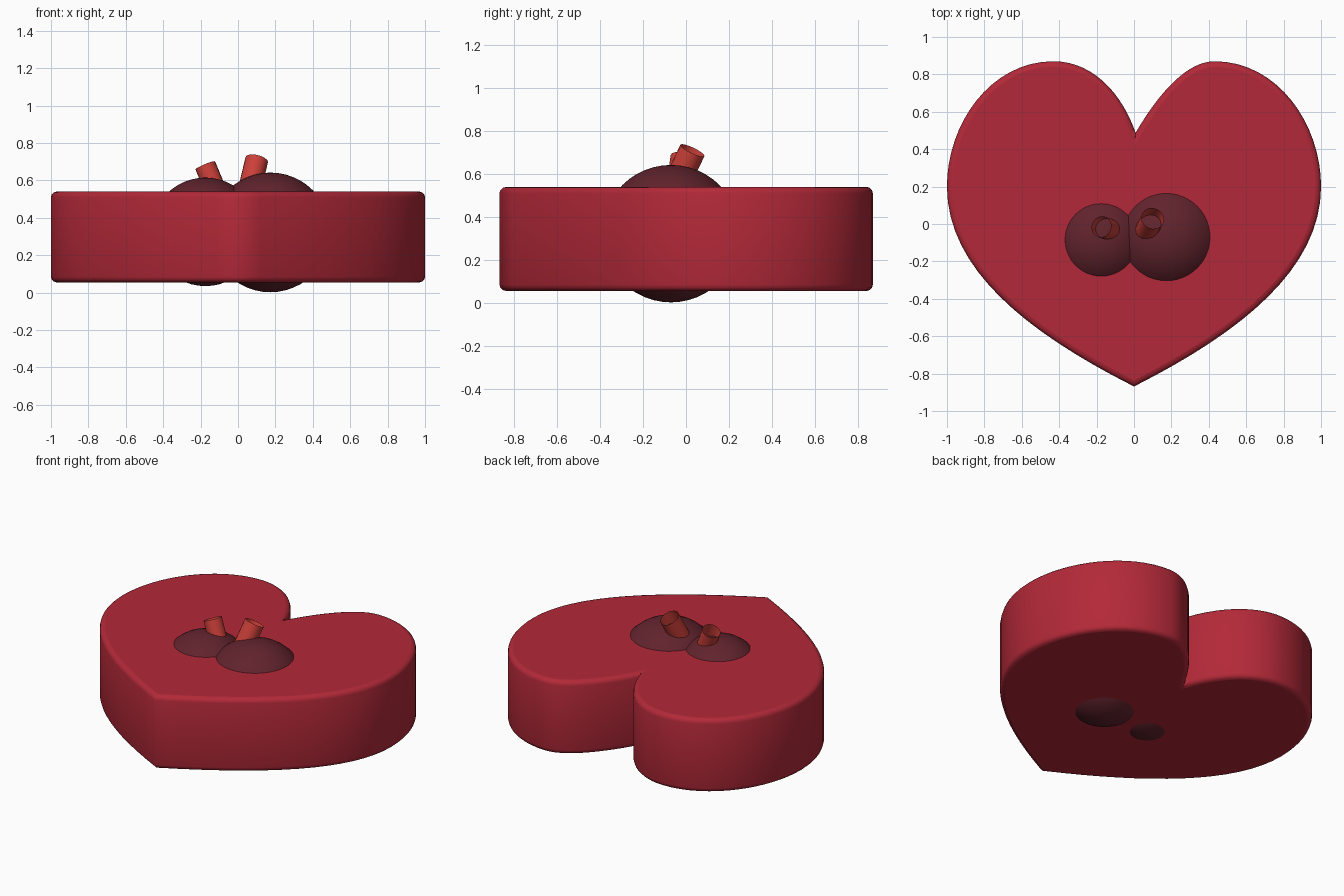
import bpy
from mathutils import Vector

if "Cube" in bpy.data.objects:
    bpy.data.objects.remove(bpy.data.objects["Cube"])


def material(name, rgb):
    m = bpy.data.materials.new(name)
    m.diffuse_color = (*rgb, 1)
    m.use_nodes = True
    m.node_tree.nodes["Principled BSDF"].inputs["Base Color"].default_value = m.diffuse_color
    return m


body_red = material("body_red", (0.45, 0.022, 0.04))
dark_red = material("dark_red", (0.12, 0.017, 0.026))
vessel_red = material("vessel_red", (0.6, 0.05, 0.04))


def bezier(name, points, mat, dims, cyclic):
    """points: (left handle, position, right handle)"""
    cu = bpy.data.curves.new(name, 'CURVE')
    cu.dimensions = dims
    cu.resolution_u = 16
    sp = cu.splines.new('BEZIER')
    sp.bezier_points.add(len(points) - 1)
    for bp, (hl, co, hr) in zip(sp.bezier_points, points):
        bp.handle_left_type = bp.handle_right_type = 'FREE'
        bp.handle_left = Vector(hl).to_3d()
        bp.co = Vector(co).to_3d()
        bp.handle_right = Vector(hr).to_3d()
    sp.use_cyclic_u = cyclic
    ob = bpy.data.objects.new(name, cu)
    bpy.context.collection.objects.link(ob)
    cu.materials.append(mat)
    return ob


# Heart-shaped slab: cap outline, thickened and rounded outward by the bevel
heart = bezier("heart_slab", [
    ((-0.06, 0.65), (0, 0.41), (0.10, 0.60)),
    ((0.27, 0.84), (0.43, 0.84), (0.75, 0.84)),
    ((0.97, 0.52), (0.97, 0.20), (0.97, -0.22)),
    ((0.56, -0.55), (0, -0.835), (-0.56, -0.55)),
    ((-0.97, -0.22), (-0.97, 0.20), (-0.97, 0.52)),
    ((-0.75, 0.84), (-0.43, 0.84), (-0.22, 0.84)),
], body_red, '2D', True)
heart.data.fill_mode = 'BOTH'
heart.data.extrude = 0.2125
heart.data.bevel_depth = 0.03
heart.data.bevel_resolution = 2
heart.location.z = 0.2975

# Two dark chambers poking through the slab
for name, loc, r in (("left_chamber", (-0.175, -0.085, 0.325), 0.29),
                     ("right_chamber", (0.173, -0.07, 0.322), 0.32)):
    bpy.ops.mesh.primitive_uv_sphere_add(segments=48, ring_count=24, radius=r, location=loc)
    ob = bpy.context.object
    ob.name = name
    ob.data.materials.append(dark_red)
    bpy.ops.object.shade_smooth()

# Open tilted vessel stubs
for name, base, top, r in (
        ("left_vessel", (-0.10, -0.04, 0.50), (-0.175, -0.015, 0.68), 0.057),
        ("right_vessel", (0.05, -0.07, 0.50), (0.10, 0.03, 0.71), 0.062)):
    a, b = Vector(base), Vector(top)
    d = (b - a) / 3
    tube = bezier(name, [(a - d, a, a + d), (b - d, b, b + d)], vessel_red, '3D', False)
    tube.data.resolution_u = 4
    tube.data.bevel_depth = r
    tube.data.bevel_resolution = 6
